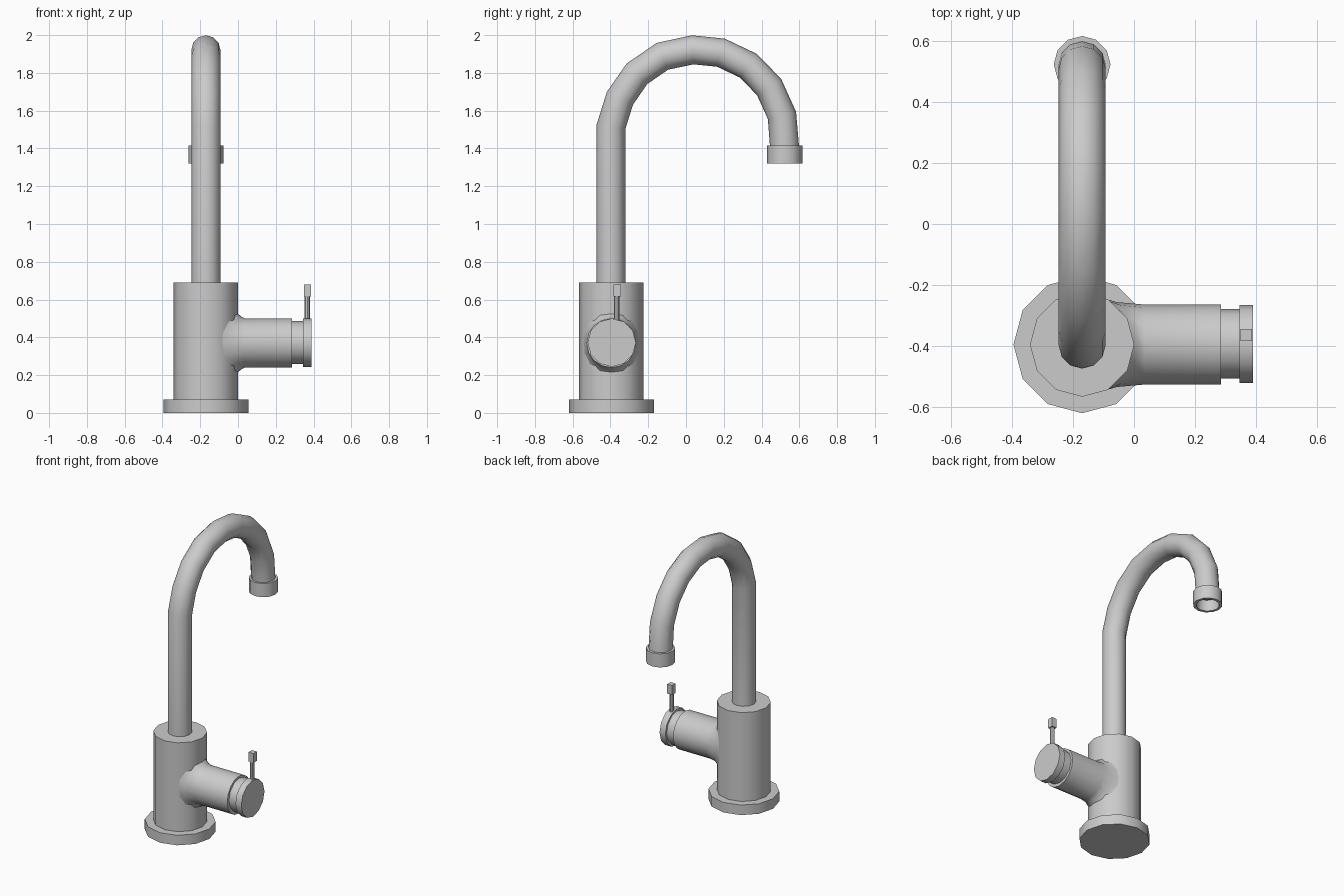
import bpy, bmesh, math
from mathutils import Vector

if "Cube" in bpy.data.objects:
    bpy.data.objects.remove(bpy.data.objects["Cube"])

CX, CY = -0.17, -0.395      # axis of the body
HZ = 0.37                   # height of the valve axis


def loft(name, rings, cap_start=True, cap_end=True, angle=40):
    """Skin a list of equal-length vertex rings into one object."""
    bm = bmesh.new()
    loops = [[bm.verts.new(p) for p in ring] for ring in rings]
    n = len(loops[0])
    for a, b in zip(loops, loops[1:]):
        for i in range(n):
            j = (i + 1) % n
            bm.faces.new((a[i], a[j], b[j], b[i]))
    if cap_start:
        bm.faces.new(loops[0][::-1])
    if cap_end:
        bm.faces.new(loops[-1])
    bmesh.ops.recalc_face_normals(bm, faces=bm.faces)
    me = bpy.data.meshes.new(name)
    bm.to_mesh(me)
    bm.free()
    ob = bpy.data.objects.new(name, me)
    bpy.context.collection.objects.link(ob)
    bpy.ops.object.select_all(action='DESELECT')
    ob.select_set(True)
    bpy.context.view_layer.objects.active = ob
    bpy.ops.object.shade_smooth_by_angle(angle=math.radians(angle))
    return ob


def circle(c, u, v, r, n=12, phase=0.0):
    """Ring of n points around c in the plane of u and v."""
    c, u, v = Vector(c), Vector(u), Vector(v)
    angs = [phase + 2 * math.pi * i / n for i in range(n)]
    return [c + u * (r * math.cos(a)) + v * (r * math.sin(a)) for a in angs]


X, Y, Z = (1, 0, 0), (0, 1, 0), (0, 0, 1)


def upright(name, x, y, profile, n=12, phase=0.0):
    return loft(name, [circle((x, y, z), X, Y, r, n, phase) for r, z in profile])


# Base flange and body
upright("base_flange", CX, CY, [(0.225, 0), (0.225, 0.07)])
upright("body", CX, CY, [(0.171, 0.06), (0.171, 0.69)])

# Gooseneck spout: centre line in the y-z plane
path = [(CY - 0.002, 0.67), (CY - 0.002, 1.515), (-0.35, 1.665), (-0.26, 1.795),
        (-0.125, 1.888), (0.035, 1.922), (0.185, 1.907), (0.33, 1.838),
        (0.44, 1.725), (0.508, 1.575), (0.522, 1.405)]
pts = [Vector((CX, y, z)) for y, z in path]
rings = []
for i, p in enumerate(pts):
    d_in = (p - pts[max(i - 1, 0)]).normalized()
    d_out = (pts[min(i + 1, len(pts) - 1)] - p).normalized()
    t = (d_in + d_out).normalized()
    if i in (0, len(pts) - 1):
        t = Vector((0, 0, 1 if i == 0 else -1))
    rings.append(circle(p, X, t.cross(Vector(X)), 0.077))
loft("spout", rings)

# Nozzle with hollow underside
upright("nozzle", CX, 0.523, [(0.07, 1.415), (0.093, 1.415), (0.093, 1.32),
                              (0.074, 1.32), (0.07, 1.395)])

# Valve sleeve: flared saddle where it meets the round body
saddle = circle((0, CY, HZ), Y, Z, 0.16, 16)
for p in saddle:
    p.x = CX + math.sqrt(0.165 ** 2 - (p.y - CY) ** 2)
mid = circle((0, CY, HZ), Y, Z, 0.139, 16)
for p in mid:
    p.x = CX + 0.02 + math.sqrt(0.168 ** 2 - (p.y - CY) ** 2)
loft("valve_sleeve", [saddle, mid,
                      circle((0.035, CY, HZ), Y, Z, 0.131, 16),
                      circle((0.285, CY, HZ), Y, Z, 0.131, 16)],
     cap_start=False, angle=50)

# Valve neck and turning cap
for name, x0, x1, r in (("valve_neck", 0.27, 0.35, 0.114),
                        ("handle_cap", 0.345, 0.39, 0.128)):
    loft(name, [circle((x, CY + 0.002, HZ + 0.002), Y, Z, r) for x in (x0, x1)])

# Lever stem and its square knob
upright("lever_stem", 0.367, -0.366, [(0.014, 0.47), (0.014, 0.62)], 8)
upright("lever_knob", 0.368, -0.364, [(0.027, 0.615), (0.027, 0.68)], 4, math.pi / 4)
